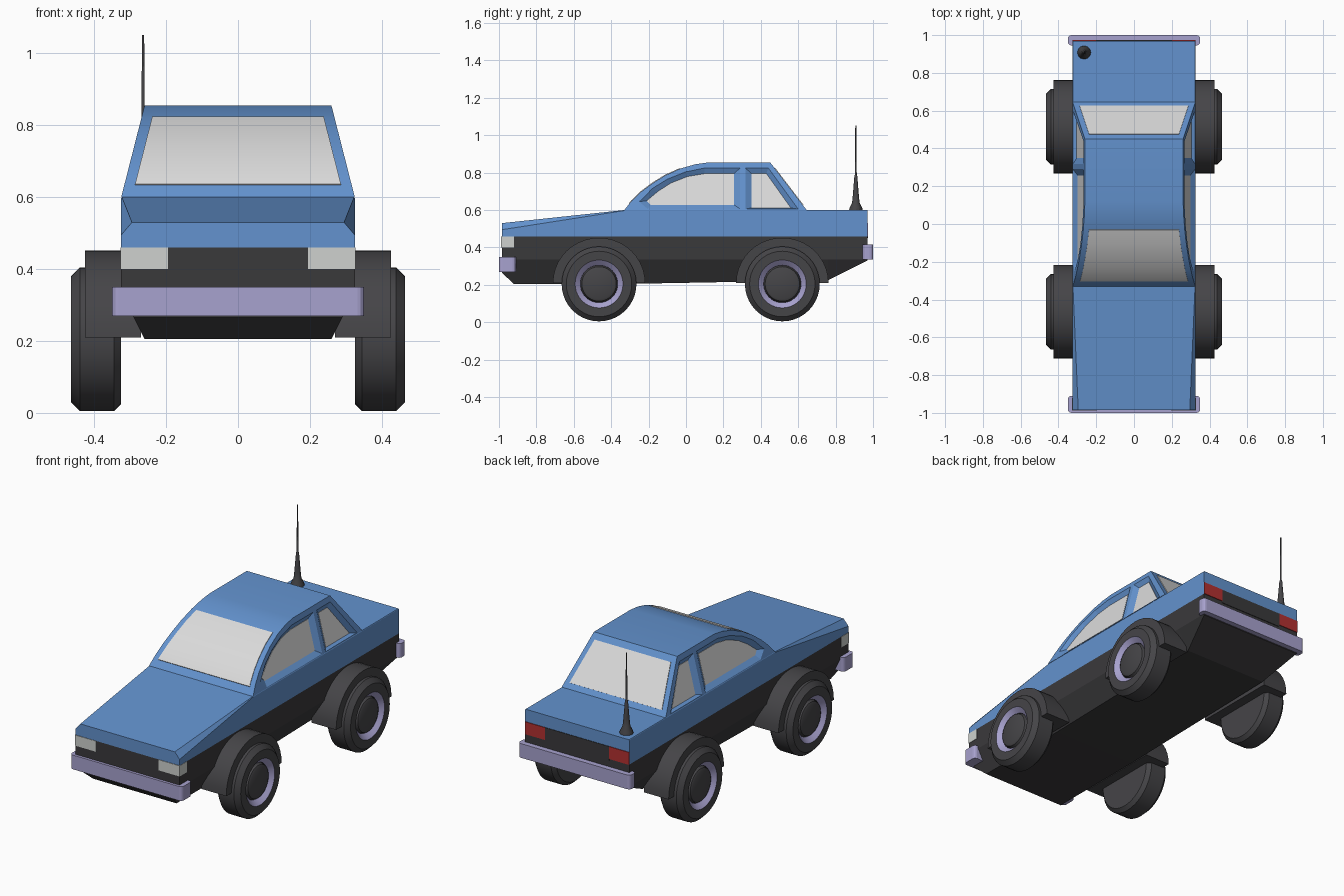
import bpy, bmesh
from math import cos, sin, pi
from mathutils import Vector

cube = bpy.data.objects.get("Cube")
if cube:
    bpy.data.objects.remove(cube, do_unlink=True)


def material(name, rgb):
    m = bpy.data.materials.new(name)
    m.use_nodes = True
    m.diffuse_color = (*rgb, 1)
    m.node_tree.nodes["Principled BSDF"].inputs["Base Color"].default_value = (*rgb, 1)
    return m


BLUE = material("blue paint", (0.125, 0.29, 0.62))
DARK = material("dark trim", (0.042, 0.041, 0.044))
RUBBER = material("rubber", (0.06, 0.059, 0.064))
LILAC = material("lilac metal", (0.39, 0.36, 0.62))
GLASS = material("window glass", (0.71, 0.71, 0.71))
LAMP = material("headlight", (0.62, 0.64, 0.62))
RED = material("tail light red", (0.45, 0.03, 0.03))


def make(name, verts, faces, mats, indices=None, smooth=None):
    mesh = bpy.data.meshes.new(name)
    mesh.from_pydata([tuple(v) for v in verts], [], faces)
    for m in mats:
        mesh.materials.append(m)
    if indices:
        for poly, i in zip(mesh.polygons, indices):
            poly.material_index = i
    bm = bmesh.new()
    bm.from_mesh(mesh)
    bmesh.ops.remove_doubles(bm, verts=bm.verts, dist=0.0001)
    bmesh.ops.recalc_face_normals(bm, faces=bm.faces)
    bm.to_mesh(mesh)
    bm.free()
    ob = bpy.data.objects.new(name, mesh)
    bpy.context.collection.objects.link(ob)
    if smooth:
        bpy.ops.object.select_all(action="DESELECT")
        ob.select_set(True)
        bpy.context.view_layer.objects.active = ob
        bpy.ops.object.shade_smooth_by_angle(angle=smooth)
    return ob


def loft(rings):
    """Closed skin through equal rings, with end caps."""
    n = len(rings[0])
    faces = [(i * n + j, i * n + (j + 1) % n, (i + 1) * n + (j + 1) % n, (i + 1) * n + j)
             for i in range(len(rings) - 1) for j in range(n)]
    caps = [tuple(range(n)), tuple(range((len(rings) - 1) * n, len(rings) * n))]
    return [v for r in rings for v in r], faces + caps


def box(name, lo, hi, mat):
    rings = [[(lo[0], y, lo[2]), (hi[0], y, lo[2]), (hi[0], y, hi[2]), (lo[0], y, hi[2])]
             for y in (lo[1], hi[1])]
    return make(name, *loft(rings), [mat])


def lathe(name, profile, place, mats, indices=None, steps=40):
    """Spin (radius, height) points; place maps (a, b, height) to a position."""
    verts = [place(r * cos(2 * pi * k / steps), r * sin(2 * pi * k / steps), h)
             for r, h in profile for k in range(steps)]
    faces, idx = [], []
    for i in range(len(profile) - 1):
        for k in range(steps):
            a, b = i * steps + k, i * steps + (k + 1) % steps
            faces.append((a, b, b + steps, a + steps))
            idx.append(indices[i] if indices else 0)
    for ring in (0, len(profile) - 1):
        faces.append(tuple(range(ring * steps, (ring + 1) * steps)))
        idx.append(0)
    return make(name, verts, faces, mats, idx, smooth=0.5)


# Body: stations of y, sill x and z, shoulder z, top edge x and z
stations = [(-0.985, 0.29, 0.265, 0.495, 0.295, 0.53),
            (-0.92, 0.26, 0.205, 0.505, 0.298, 0.537),
            (-0.33, 0.26, 0.205, 0.597, 0.323, 0.6),
            (0.76, 0.26, 0.225, 0.597, 0.323, 0.6),
            (0.97, 0.323, 0.33, 0.597, 0.323, 0.6)]
verts, faces, paint = [], [], []
for y, xs, zs, zd, xe, ze in stations:
    half = [(xs, zs), (0.325, 0.335), (0.325, 0.46), (0.325, zd), (xe, ze)]
    verts += [(x, y, z) for x, z in half] + [(-x, y, z) for x, z in reversed(half)]
for s in range(len(stations) - 1):
    for j in range(10):
        a, b = s * 10 + j, s * 10 + (j + 1) % 10
        faces.append((a, b, b + 10, a + 10))
        paint.append(0 if 2 <= j <= 6 else 1)
for base in (0, (len(stations) - 1) * 10):
    for j in range(4):
        faces.append((base + j, base + j + 1, base + 8 - j, base + 9 - j))
        paint.append(0 if j >= 2 else 1)
make("body", verts, faces, [BLUE, DARK], paint)


# Cabin: tapered prism with a curved front
def side_x(z):
    return 0.325 - (z - 0.6) * 0.255


arc = [(-0.33, 0.6), (-0.29, 0.65), (-0.24, 0.698), (-0.18, 0.743), (-0.11, 0.786),
       (-0.03, 0.822), (0.05, 0.845), (0.12, 0.855)]
profile = arc + [(0.45, 0.855), (0.645, 0.6)]
cabin = make("cabin", *loft([[(s * side_x(z), y, z) for y, z in profile] for s in (-1, 1)]),
             [BLUE], smooth=0.35)

# Side windows: sloped recesses with a pane at the bottom of each
windows = {
    "front": ([(-0.25, 0.645), (-0.205, 0.605), (0.29, 0.605), (0.29, 0.825),
               (0.1, 0.825), (0.0, 0.805), (-0.1, 0.765), (-0.18, 0.715)],
              [(-0.21, 0.65), (-0.19, 0.628), (0.257, 0.628), (0.257, 0.795),
               (0.1, 0.795), (0.01, 0.78), (-0.08, 0.745), (-0.15, 0.7)]),
    "rear": ([(0.317, 0.605), (0.6, 0.605), (0.44, 0.825), (0.317, 0.825)],
             [(0.35, 0.612), (0.56, 0.612), (0.43, 0.795), (0.35, 0.795)])}
DEPTH = 0.02
for label, (outer, inner) in windows.items():
    for s, side in ((1, "left"), (-1, "right")):
        deep = [Vector((s * (side_x(z) - DEPTH), y, z)) for y, z in inner]
        rim = [Vector((s * side_x(z), y, z)) for y, z in outer]
        rim = [r + (r - d) * 0.3 for r, d in zip(rim, deep)]
        cutter = make("window_cutter", *loft([deep, rim]), [BLUE])
        cutter.hide_render = True
        cut = cabin.modifiers.new("window", "BOOLEAN")
        cut.operation, cut.solver, cut.object = "DIFFERENCE", "EXACT", cutter
        bpy.context.view_layer.objects.active = cabin
        bpy.ops.object.modifier_apply(modifier=cut.name)
        bpy.data.objects.remove(cutter, do_unlink=True)
        pane = [d + Vector((s * 0.002, 0, 0)) for d in deep]
        back = [d - Vector((s * 0.003, 0, 0)) for d in deep]
        make(f"{label}_{side}_window", *loft([back, pane]), [GLASS])


# Windscreen and rear screen: thin plates following the cabin profile
def screen(name, path, inset, out):
    rings = []
    for y, z in path:
        w = side_x(z) - inset
        dy, dz = out
        rings.append([(-w, y + dy, z + dz), (w, y + dy, z + dz),
                      (w, y - dy, z - dz), (-w, y - dy, z - dz)])
    make(name, *loft(rings), [GLASS], smooth=0.35)


screen("windscreen", [(-0.303, 0.634)] + arc[1:6], 0.03, (-0.002, 0.003))
screen("rear_screen", [(0.473, 0.825), (0.625, 0.626)], 0.03, (0.003, 0.002))

# Wheels and fenders
tyre = [(0.18, 0.325), (0.2, 0.345), (0.2, 0.44), (0.175, 0.465), (0.128, 0.465),
        (0.122, 0.46), (0.1, 0.44), (0.1, 0.43), (0.092, 0.452), (0.08, 0.458)]
tyre_paint = [0, 0, 0, 0, 1, 1, 0, 0, 0]
for end, y0 in (("front", -0.465), ("rear", 0.515)):
    for s, side in ((1, "left"), (-1, "right")):
        lathe(f"{end}_{side}_wheel", tyre,
              lambda a, b, h: (s * h, y0 + a, 0.205 + b), [RUBBER, LILAC], tyre_paint)
        arch = [(0.247 * cos(pi * k / 20), 0.21 + 0.242 * sin(pi * k / 20)) for k in range(21)]
        make(f"{end}_{side}_fender",
             *loft([[(s * x, y0 + a, z) for a, z in arch] for x in (0.27, 0.425)]),
             [RUBBER], smooth=0.5)

# Bumpers with rounded corners
for name, lo, hi in (("front_bumper", (-0.35, -1, 0.27), (0.35, -0.91, 0.35)),
                     ("rear_bumper", (-0.35, 0.945, 0.335), (0.35, 1, 0.415))):
    bumper = box(name, lo, hi, LILAC)
    bm = bmesh.new()
    bm.from_mesh(bumper.data)
    tall = [e for e in bm.edges if abs(e.verts[0].co.z - e.verts[1].co.z) > 0.05]
    bmesh.ops.bevel(bm, geom=tall, offset=0.018, segments=3, profile=0.5, affect="EDGES")
    bm.to_mesh(bumper.data)
    bm.free()

# Lights and rear panel
for s, side in ((1, "left"), (-1, "right")):
    x0, x1 = sorted((s * 0.195, s * 0.327))
    box(f"{side}_headlight", (x0, -0.988, 0.4), (x1, -0.92, 0.46), LAMP)
    x0, x1 = sorted((s * 0.2, s * 0.325))
    box(f"{side}_tail_light", (x0, 0.967, 0.46), (x1, 0.974, 0.53), RED)
box("rear_panel", (-0.2, 0.967, 0.45), (0.2, 0.973, 0.53), DARK)

# Aerial on the rear deck
lathe("aerial", [(0.036, 0.598), (0.034, 0.612), (0.02, 0.64), (0.016, 0.68), (0.008, 0.78),
                 (0.005, 0.79), (0.003, 1.052)],
      lambda a, b, h: (-0.264 + a, 0.908 + b, h), [RUBBER], steps=12)
